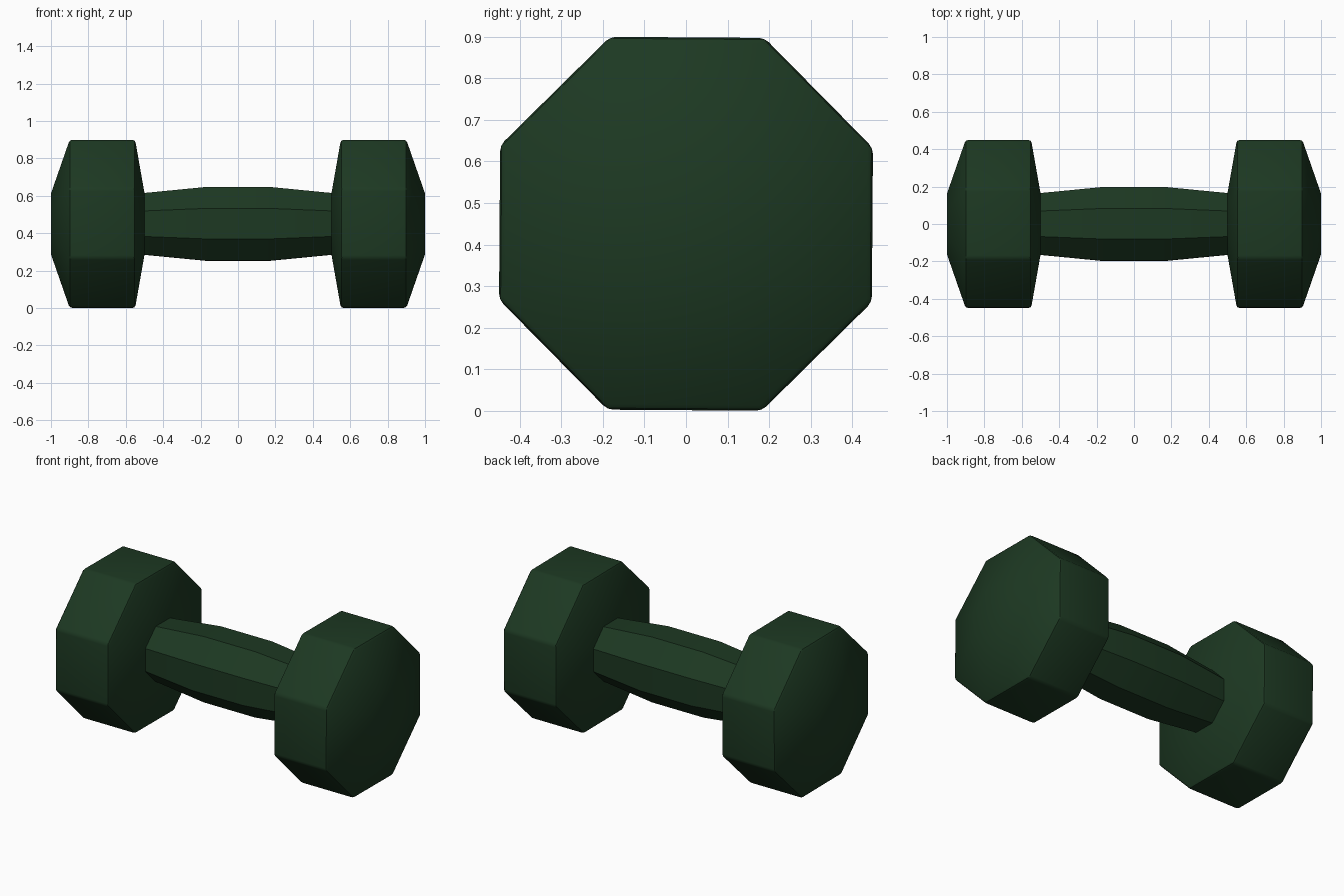
import bpy, bmesh, math

if "Cube" in bpy.data.objects:
    bpy.data.objects.remove(bpy.data.objects["Cube"])

SIDES = 8
CENTRE_Z = 0.45
TILT = math.radians(-0.4)

mat = bpy.data.materials.new("dark_green")
mat.diffuse_color = (0.012, 0.04, 0.016, 1)
mat.use_nodes = True
mat.node_tree.nodes["Principled BSDF"].inputs["Base Color"].default_value = mat.diffuse_color


def octagon_lathe(name, profile, cap_end=False, bevel=0.0):
    """Sweep (x, flat-to-centre radius) points around the x axis with 8 sides."""
    bm = bmesh.new()
    rings = []
    for x, r in profile:
        R = r / math.cos(math.pi / SIDES)
        ring = []
        for i in range(SIDES):
            a = 2 * math.pi * (i + 0.5) / SIDES + TILT
            ring.append(bm.verts.new((x, R * math.cos(a), R * math.sin(a))))
        rings.append(ring)
    for a, b in zip(rings, rings[1:]):
        for i in range(SIDES):
            j = (i + 1) % SIDES
            bm.faces.new((a[i], a[j], b[j], b[i]))
    if cap_end:
        bm.faces.new(rings[-1])
    bmesh.ops.recalc_face_normals(bm, faces=bm.faces)
    # make sure the sides face outward
    bm.normal_update()
    f = max(bm.faces, key=lambda f: f.calc_center_median().yz.length)
    c = f.calc_center_median()
    if f.normal.y * c.y + f.normal.z * c.z < 0:
        bmesh.ops.reverse_faces(bm, faces=bm.faces)
    mesh = bpy.data.meshes.new(name)
    bm.to_mesh(mesh)
    bm.free()
    mesh.materials.append(mat)
    ob = bpy.data.objects.new(name, mesh)
    ob.location.z = CENTRE_Z
    bpy.context.collection.objects.link(ob)
    bpy.ops.object.select_all(action='DESELECT')
    ob.select_set(True)
    bpy.context.view_layer.objects.active = ob
    if bevel:
        mod = ob.modifiers.new("rounded_edges", 'BEVEL')
        mod.width = bevel
        mod.segments = 2
        mod.limit_method = 'ANGLE'
        mod.angle_limit = math.radians(30)
        bpy.ops.object.modifier_apply(modifier=mod.name)
    bpy.ops.object.shade_smooth_by_angle(angle=math.radians(30))
    return ob


# grip, slightly swollen in the middle
octagon_lathe("handle", [(-0.5, 0.165), (-0.17, 0.197), (0.17, 0.197), (0.5, 0.165)])

# weights: shallow inner taper, flat rim, chamfered outer end
for name, s in (("left_weight", -1), ("right_weight", 1)):
    octagon_lathe(name, [(s * 0.5, 0.165), (s * 0.55, 0.448),
                         (s * 0.9, 0.448), (s * 1.0, 0.162)],
                  cap_end=True, bevel=0.014)
